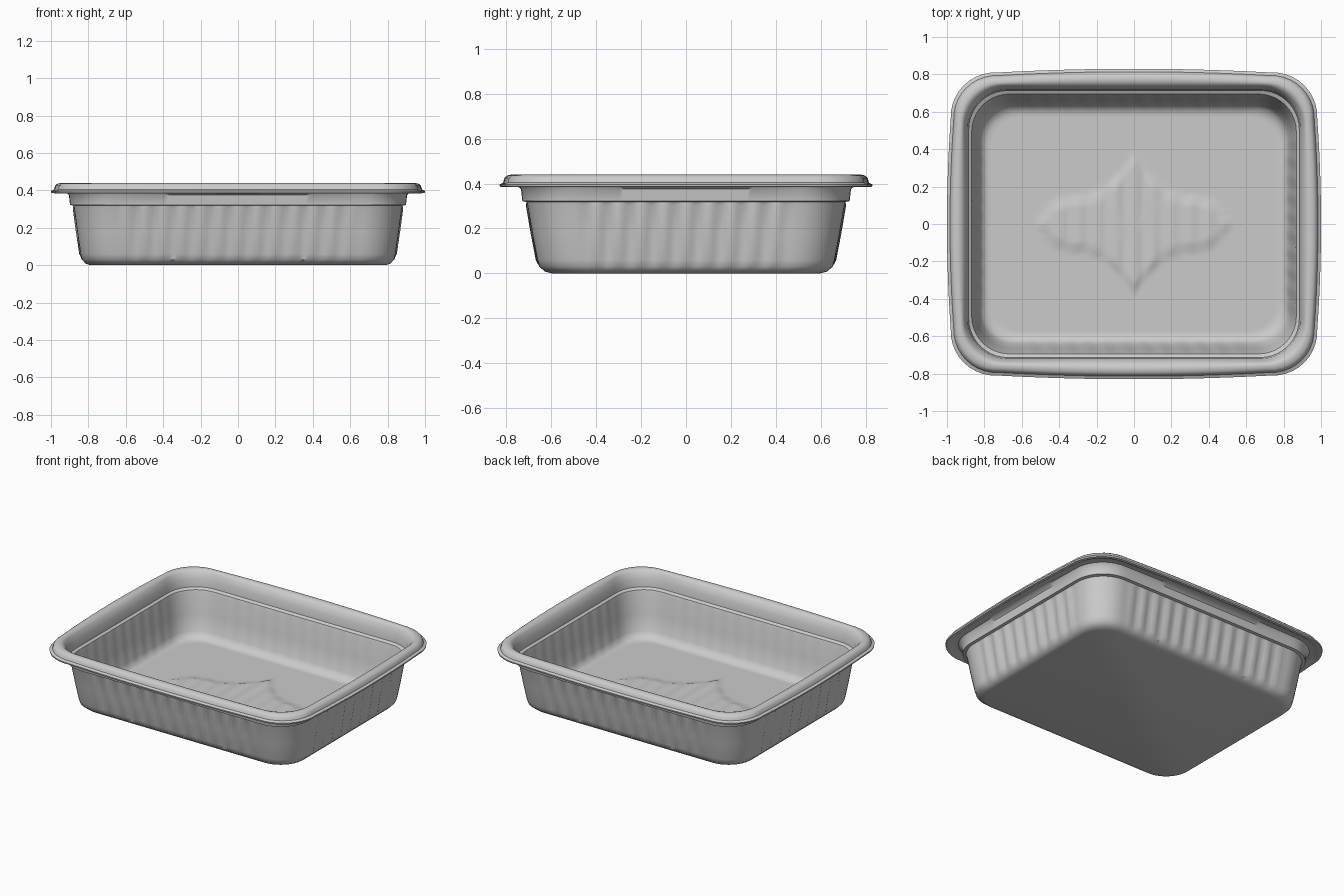
import bpy, bmesh, math

if "Cube" in bpy.data.objects:
    bpy.data.objects.remove(bpy.data.objects["Cube"])

N_SIDE, N_CORNER = 56, 10


def clamp(v):
    return min(1, max(0, v))


def ring(hx, z, rib):
    """Rounded rectangle, bowed near the rim, with optional vertical ribs."""
    hy = hx - 0.17 - 0.025 * clamp((0.88 - hx) / 0.09)
    r = 0.16 + 0.11 * clamp((hx - 0.79) / 0.21)
    bow = 0.02 * clamp((hx - 0.905) / 0.04)
    pts = []
    for q in range(4):
        dist, length = (hx, hy - r) if q % 2 == 0 else (hy, hx - r)
        ang = q * math.pi / 2
        local = []
        # straight side
        for i in range(N_SIDE):
            t = -1 + 2 * i / N_SIDE
            s = t * length
            fade = clamp((1 - abs(t)) * 6)
            d = dist - bow * t * t + rib * fade * math.cos(20 * math.pi * s)
            local.append((d, s))
        # corner, blended so that it meets both bowed sides
        for i in range(N_CORNER):
            u = i / N_CORNER
            a = math.pi / 2 * u
            local.append((dist - r - bow * (1 - u) + r * math.cos(a),
                          length - bow * u + r * math.sin(a)))
        c, s = round(math.cos(ang)), round(math.sin(ang))
        pts += [(c * x - s * y, s * x + c * y, z) for x, y in local]
    return pts


def emboss(x, y):
    """Raised ribbed panel with curved pointed ends in the middle of the floor."""
    ax, ay = abs(x), abs(y)
    if ax < 0.3:
        h = 0.16 + 0.22 * (1 - ax / 0.3) ** 2
    elif ax < 0.5:
        h = 0.16 * math.sqrt(1 - ((ax - 0.3) / 0.2) ** 2)
    else:
        return 0.0
    return clamp((h - ay) / 0.06) * (0.012 + 0.004 * math.cos(20 * math.pi * x))


# Profiles as (half width, height)
outer_wall = [(0.79, 0), (0.815, 0.008), (0.835, 0.03), (0.842, 0.06),
              (0.86, 0.18), (0.876, 0.3), (0.88, 0.318)]
rim = [(0.898, 0.322), (0.904, 0.375), (0.925, 0.392), (0.965, 0.394),
       (0.98, 0.384), (0.998, 0.386), (1, 0.396), (0.984, 0.404),
       (0.978, 0.425), (0.965, 0.436), (0.945, 0.44), (0.925, 0.436),
       (0.908, 0.422), (0.89, 0.385), (0.884, 0.335), (0.868, 0.325)]
inner_wall = [(0.862, 0.3), (0.844, 0.18), (0.825, 0.07), (0.81, 0.038),
              (0.785, 0.025)]

bm = bmesh.new()
rings = []
for section, depth in ((outer_wall, 0.007), (rim, 0), (inner_wall, 0.002)):
    for hx, z in section:
        rib = depth if 0.05 < z < 0.31 else 0
        rings.append([bm.verts.new(p) for p in ring(hx, z, rib)])

# Floor made of shrinking rings, carrying the raised panel
base = ring(*inner_wall[-1], 0)
STEPS = 32
for k in range(1, STEPS):
    f = 1 - k / STEPS
    rings.append([bm.verts.new((x * f, y * f, z + emboss(x * f, y * f)))
                  for x, y, z in base])

count = len(base)
for a, b in zip(rings, rings[1:]):
    for i in range(count):
        j = (i + 1) % count
        bm.faces.new((a[i], a[j], b[j], b[i]))

# Close the floor centre and the flat underside
centre = bm.verts.new((0, 0, base[0][2] + emboss(0, 0)))
for i in range(count):
    bm.faces.new((rings[-1][i], rings[-1][(i + 1) % count], centre))
bm.faces.new(list(reversed(rings[0])))
bmesh.ops.recalc_face_normals(bm, faces=bm.faces)

mesh = bpy.data.meshes.new("food_tray")
bm.to_mesh(mesh)
bm.free()
tray = bpy.data.objects.new("food_tray", mesh)
bpy.context.collection.objects.link(tray)
bpy.context.view_layer.objects.active = tray
tray.select_set(True)
bpy.ops.object.shade_smooth_by_angle(angle=math.radians(40))
